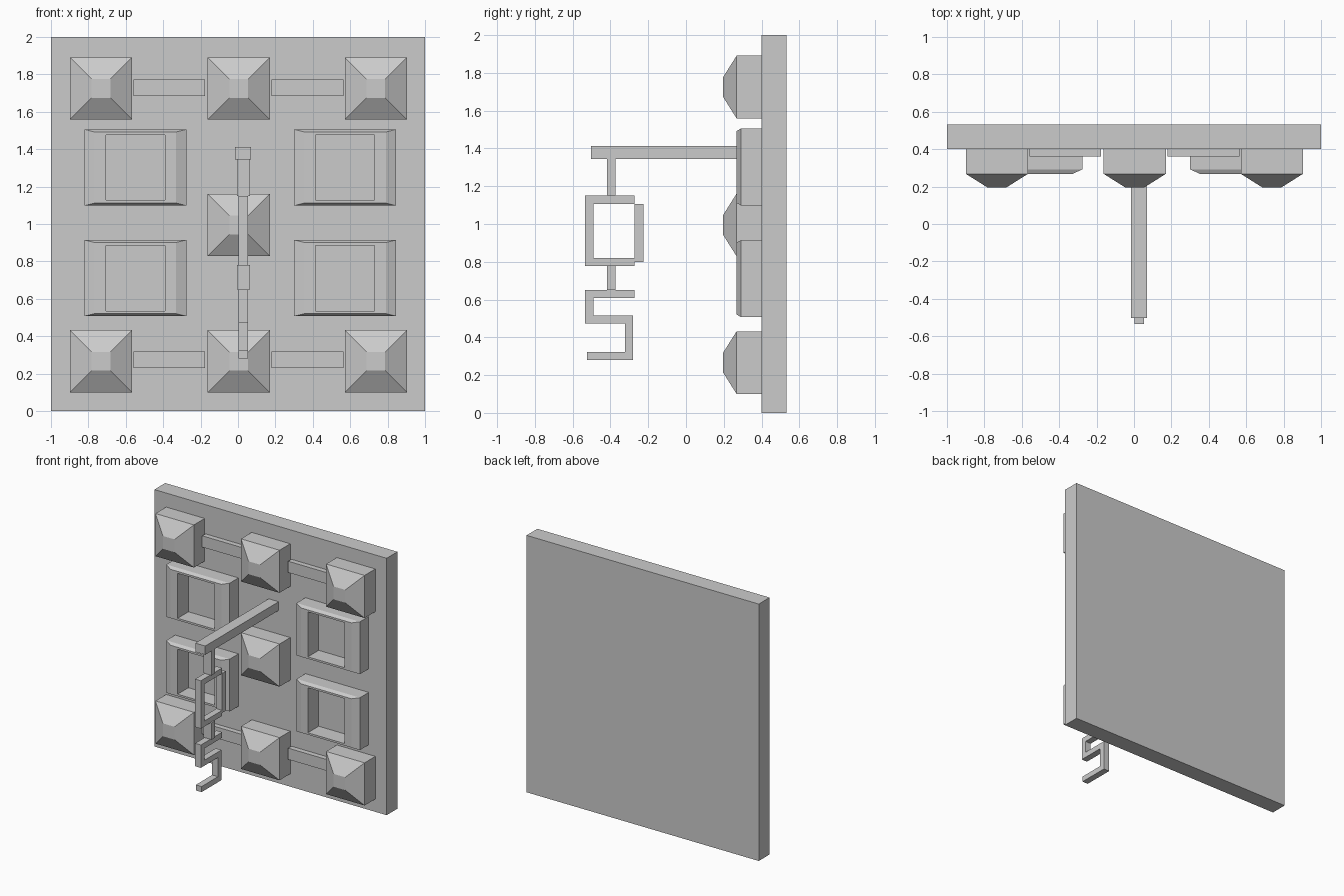
import bpy

if "Cube" in bpy.data.objects:
    bpy.data.objects.remove(bpy.data.objects["Cube"])


def mesh(name, verts, faces):
    me = bpy.data.meshes.new(name)
    me.from_pydata(verts, [], faces)
    me.update()
    ob = bpy.data.objects.new(name, me)
    bpy.context.collection.objects.link(ob)
    return ob


def rings(name, loops, closed=False):
    """Skin a list of XZ rectangles (x0, x1, z0, z1, y), ordered from back to front."""
    verts = []
    for x0, x1, z0, z1, y in loops:
        verts += [(x0, y, z0), (x1, y, z0), (x1, y, z1), (x0, y, z1)]
    n = len(loops)
    faces = []
    for i in range(n if closed else n - 1):
        a, b = 4 * i, 4 * ((i + 1) % n)
        for k in range(4):
            m = (k + 1) % 4
            faces.append((a + k, a + m, b + m, b + k))
    if not closed:
        e = 4 * (n - 1)
        faces += [(3, 2, 1, 0), (e, e + 1, e + 2, e + 3)]
    return mesh(name, verts, faces)


def box(name, x0, x1, y0, y1, z0, z1):
    return rings(name, [(x0, x1, z0, z1, y1), (x0, x1, z0, z1, y0)])


def prism(name, pts, x0, x1):
    """Extrude a side (YZ) profile along x; profile runs counter-clockwise."""
    n = len(pts)
    verts = [(x0, y, z) for y, z in pts] + [(x1, y, z) for y, z in pts]
    faces = [tuple(reversed(range(n))), tuple(range(n, 2 * n))]
    for i in range(n):
        j = (i + 1) % n
        faces.append((i, j, n + j, n + i))
    return mesh(name, verts, faces)


WALL = 0.40  # front surface of the slab

# Back slab
box("slab", -1, 1, WALL, 0.533, 0, 2)

# Pyramid studs: square block with a truncated pyramid in front
def stud(cx, cz):
    def sq(h, y):
        return (cx - h, cx + h, cz - h, cz + h, y)
    rings("stud", [sq(0.166, WALL), sq(0.166, 0.268), sq(0.05, 0.195)])


for cz in (1.725, 0.266):
    for cx in (-0.733, 0.004, 0.737):
        stud(cx, cz)
stud(0.004, 0.995)

# Thin bars between the studs
for z in (1.685, 0.23):
    for x in (-0.56, 0.18):
        box("connecting_bar", x, x + 0.383, 0.36, WALL, z, z + 0.088)

# Open frames with a sloped outer edge
for cx in (-0.549, 0.573):
    for cz in (1.302, 0.711):
        def rect(w, h, y):
            return (cx - w, cx + w, cz - h, cz + h, y)
        rings("frame", [rect(0.273, 0.204, WALL), rect(0.273, 0.204, 0.292),
                        rect(0.218, 0.19, 0.267), rect(0.158, 0.175, 0.267),
                        rect(0.158, 0.175, WALL)], closed=True)

# Arm reaching out of the slab
box("arm", -0.016, 0.07, -0.503, WALL, 1.345, 1.413)

# Hanging links
for z0, z1 in ((1.15, 1.345), (0.65, 0.78)):
    box("link", -0.006, 0.065, -0.417, -0.374, z0, z1)

# Hanging loop: C-shaped bracket closed by a separate bar
X0, X1 = 0.004, 0.054
prism("loop_bracket", [(-0.534, 0.777), (-0.272, 0.777), (-0.272, 0.82), (-0.491, 0.82),
                       (-0.491, 1.107), (-0.272, 1.107), (-0.272, 1.15), (-0.534, 1.15)], X0, X1)
box("loop_bar", X0, X1, -0.272, -0.226, 0.80, 1.107)

# Zigzag hook at the bottom
prism("hook", [(-0.525, 0.28), (-0.28, 0.28), (-0.28, 0.515), (-0.491, 0.515),
               (-0.491, 0.607), (-0.272, 0.607), (-0.272, 0.65), (-0.534, 0.65),
               (-0.534, 0.472), (-0.323, 0.472), (-0.323, 0.323), (-0.525, 0.323)], X0, X1)
